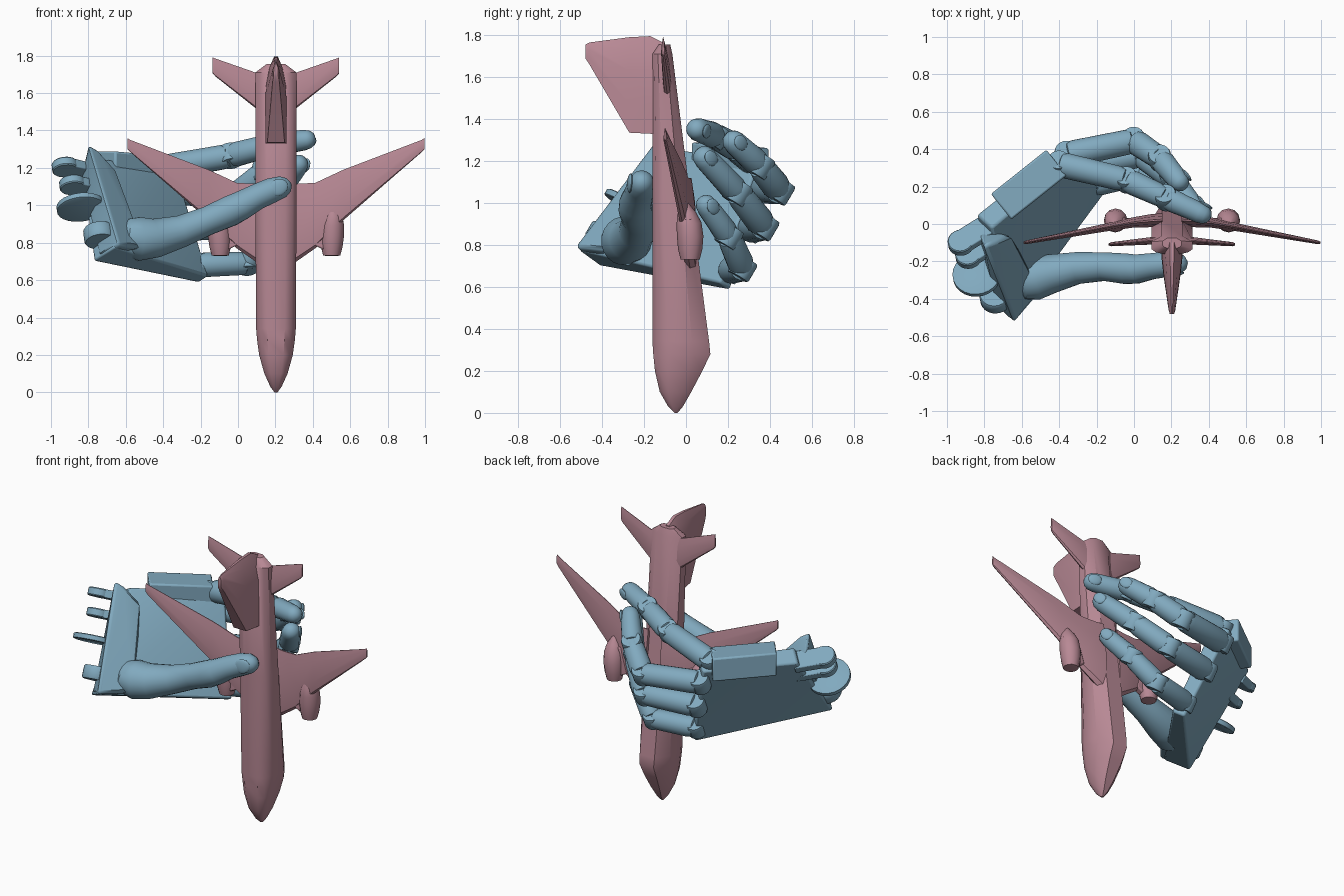
import bpy, bmesh, math
from mathutils import Vector as V

if "Cube" in bpy.data.objects:
    bpy.data.objects.remove(bpy.data.objects["Cube"])


def material(name, color):
    m = bpy.data.materials.new(name)
    m.diffuse_color = color
    m.use_nodes = True
    m.node_tree.nodes["Principled BSDF"].inputs["Base Color"].default_value = m.diffuse_color
    return m


PINK = material("plane_pink", (0.48, 0.25, 0.30, 1))
BLUE = material("hand_blue", (0.22, 0.40, 0.52, 1))


def finish(name, bm, mat, bevel=0.0, angle=35):
    bmesh.ops.recalc_face_normals(bm, faces=bm.faces)
    me = bpy.data.meshes.new(name)
    bm.to_mesh(me)
    bm.free()
    ob = bpy.data.objects.new(name, me)
    bpy.context.collection.objects.link(ob)
    me.materials.append(mat)
    if bevel:
        b = ob.modifiers.new("bevel", 'BEVEL')
        b.width, b.segments = bevel, 2
    bpy.ops.object.select_all(action='DESELECT')
    bpy.context.view_layer.objects.active = ob
    ob.select_set(True)
    bpy.ops.object.shade_smooth_by_angle(angle=math.radians(angle))
    return ob


def loft(name, rings, mat, bevel=0.0, angle=35):
    """Skin a list of equal-length point rings and cap both ends."""
    bm = bmesh.new()
    vs = [[bm.verts.new(p) for p in r] for r in rings]
    n = len(vs[0])
    for a, b in zip(vs, vs[1:]):
        for i in range(n):
            bm.faces.new((a[i], a[(i + 1) % n], b[(i + 1) % n], b[i]))
    bm.faces.new(vs[0][::-1])
    bm.faces.new(vs[-1])
    return finish(name, bm, mat, bevel, angle)


def tube(name, pts, mat, n=16):
    """Round tube through (point, radius) pairs."""
    P = [V(p) for p, r in pts]
    rings = []
    for i, (p, r) in enumerate(pts):
        d = (P[min(i + 1, len(P) - 1)] - P[max(i - 1, 0)]).normalized()
        u = d.cross(V((0.1, 0.2, 1)) if abs(d.z) < 0.95 else V((0, 1, 0))).normalized()
        w = d.cross(u)
        rings.append([P[i] + r * (u * math.cos(2 * math.pi * k / n) + w * math.sin(2 * math.pi * k / n))
                      for k in range(n)])
    return loft(name, rings, mat)


def hull(name, pts, mat, bevel):
    bm = bmesh.new()
    for p in pts:
        bm.verts.new(p)
    res = bmesh.ops.convex_hull(bm, input=bm.verts)
    bmesh.ops.delete(bm, geom=[v for v in bm.verts if not v.link_faces], context='VERTS')
    bmesh.ops.dissolve_limit(bm, angle_limit=0.03, verts=bm.verts, edges=bm.edges)
    return finish(name, bm, mat, bevel)


def disc(name, c, axis, r, h):
    a = V(axis).normalized() * h / 2
    c = V(c)
    e = a * 0.75
    return tube(name, [(c - a, r * .93), (c - e, r), (c + e, r), (c + a, r * .93)], BLUE, 24)


def ellipsoid(name, c, axis, up, size, mat):
    bm = bmesh.new()
    bmesh.ops.create_uvsphere(bm, u_segments=16, v_segments=10, radius=1)
    a = V(axis).normalized()
    n = (V(up) - a * V(up).dot(a)).normalized()
    s = a.cross(n)
    for v in bm.verts:
        v.co = V(c) + a * v.co.x * size[0] + s * v.co.y * size[1] + n * v.co.z * size[2]
    return finish(name, bm, mat)


# ---------------------------------------------------------------- airplane
CX = 0.203

# fuselage: (z, half width, front y, back y)
rings = []
for z, hw, yf, yb in [(0, .008, -.055, -.04), (.03, .03, -.085, -.015), (.1, .062, -.125, .025),
                      (.2, .09, -.148, .078), (.28, .101, -.156, .116), (.34, .106, -.16, .110),
                      (1.0, .11, -.16, .024), (1.71, .11, -.16, -.065), (1.755, .05, -.13, -.075)]:
    yc, hy = (yf + yb) / 2, (yb - yf) / 2
    rings.append([(CX + hw * sx, yc + hy * sy, z) for sx, sy in
                  [(1, -.45), (.8, -.8), (.45, -1), (-.45, -1), (-.8, -.8), (-1, -.45),
                   (-1, .4), (-.5, 1), (.5, 1), (1, .4)]])
loft("fuselage", rings, PINK)


def surface(name, side, secs):
    """Lifting surface from (offset, leading z, trailing z, y, thickness)."""
    rings = []
    for dx, zl, zt, y, t in secs:
        rings.append([(CX + side * dx, y + t * s, zl + (zt - zl) * f) for f, s in
                      [(0, 0), (.05, -.35), (.3, -.5), (.75, -.3), (1, -.06),
                       (1, .06), (.75, .3), (.3, .5), (.05, .35)]])
    return loft(name, rings, PINK)


for side, tag in ((-1, "left"), (1, "right")):
    surface("wing_" + tag, side, [(.05, .66, 1.12, .022, .07), (.11, .70, 1.115, .018, .07),
                                  (.21, .77, 1.12, .008, .055), (.36, .92, 1.19, -.02, .042),
                                  (.78, 1.285, 1.35, -.098, .02), (.795, 1.30, 1.36, -.1, .01)])
    surface("tailplane_" + tag, side, [(.05, 1.47, 1.71, -.09, .045), (.11, 1.52, 1.71, -.09, .04),
                                       (.325, 1.69, 1.785, -.108, .022), (.338, 1.705, 1.79, -.109, .012)])
    # short engine pod blended into the wing
    x = CX + side * .298
    tube("engine_" + tag, [((x + side * dx, y, z), r) for z, r, dx, y in
                           [(.73, .035, 0, .02), (.732, .046, 0, .02), (.78, .058, 0, .02), (.84, .063, .003, .02),
                            (.90, .06, .006, .014), (.95, .045, .01, .002), (1.0, .015, .01, -.005)]], PINK, 12)
    hull("engine_pylon_" + tag, [(CX + side * dx, y, z) for dx, z in ((.2, .79), (.27, .755), (.36, .93), (.25, .95))
                                 for y in (-.012, .032)], PINK, .008)

# vertical fin
fin = []
for y, zl, zt, w in [(-.10, 1.33, 1.76, .057), (-.17, 1.33, 1.795, .057), (-.27, 1.335, 1.79, .046),
                     (-.46, 1.66, 1.765, .018), (-.48, 1.69, 1.755, .012)]:
    fin.append([(CX + w * s, y, zl + (zt - zl) * f) for f, s in
                [(0, -1), (0, 1), (.3, 1), (.65, .95), (.88, .6), (1, .18),
                 (1, -.18), (.88, -.6), (.65, -.95), (.3, -1)]])
loft("tail_fin", fin, PINK)

# ---------------------------------------------------------------- hand
W = V((-.1, .5, .85)).normalized()       # across the palm, little finger to index
N = V((.66, -.61, .44))                  # out of the palm

# palm slab: outer corners, pushed inwards for the inner face
A, B, C, D = V((-.77, -.41, .70)), V((-.84, .05, 1.2)), V((-.40, .40, 1.16)), V((-.21, .21, .585))
hull("palm", [A, B, C, D, A + N * .17, B + N * .12, C + N * .10, D + N * .08], BLUE, 0.012)
# raised heel with its peak on the index side
hull("palm_heel", [A + N * .05, A + N * .2, (-.8, -.12, 1.33), (-.75, -.1, 1.30), (-.84, -.02, 1.16),
                   (-.66, -.06, 1.2), (-.5, -.37, .77), (-.58, -.2, .87), (-.61, -.485, .78)], BLUE, 0.02)
# block along the index side
d = (C - B).normalized()
s = d.cross(V((0, 0, 1))).normalized()
mid = V((-.57, .22, 1.2))
hull("index_block", [mid + d * i * .19 + s * j + V((0, 0, k * .075))
                     for i in (-1, 1) for j in (-.075, .1) for k in (-1, 1)], BLUE, 0.01)

# wrist hinge lugs, the smaller ones on prongs grown out of the palm
for i, (c, r, h) in enumerate([((-.925, -.1, 1.205), .07, .05), ((-.885, -.17, 1.11), .07, .05),
                               ((-.84, -.27, .99), .13, .035), ((-.74, -.39, .84), .085, .08)]):
    disc("wrist_lug_%d" % i, c, W, r, h)
    if i == 2:
        continue
    c = V(c)
    u = V((.78, .62, 0))
    u = (u - W * u.dot(W)).normalized()
    v = W.cross(u)
    hull("wrist_prong_%d" % i, [c + u * (.02 + .16 * a) + v * b * r * .9 + W * k * h * .5
                                for a in (0, 1) for b in (-1, 1) for k in (-1, 1)], BLUE, .006)


def phalanx(name, a, b, ra, rb, tip=False):
    """One finger bone with rounded ends."""
    a, b = V(a), V(b)
    L = (b - a).length
    prof = [(.004, ra * .65), (.012, ra * .92), (.04, ra), (L * .5, (ra + rb) / 2)]
    if tip:
        prof += [(L - .01, rb), (L + .025, rb * .87), (L + .045, rb * .6), (L + .055, rb * .2)]
    else:
        prof += [(L - .04, rb), (L - .012, rb * .92), (L - .004, rb * .65)]
    u = (b - a) / L
    tube(name, [(a + u * t, r) for t, r in prof], BLUE)


# fingers: base, two joints, tip, radius
fingers = {
    "index": ((-.40, .32, 1.20), (-.04, .235, 1.265), (.17, .14, 1.32), (.36, .055, 1.35), .066),
    "middle": ((-.36, .37, 1.07), (0, .445, 1.06), (.14, .35, 1.18), (.24, .23, 1.29), .068),
    "ring": ((-.29, .31, .88), (.04, .37, .89), (.2, .245, 1.05), (.32, .09, 1.215), .068),
    "little": ((-.22, .21, .68), (.05, .27, .69), (.19, .205, .84), (.28, .10, .985), .063),
}
for name, (a, b, c, t, r) in fingers.items():
    phalanx(name + "_lower", a, b, r * 1.05, r)
    phalanx(name + "_middle", b, c, r, r * .94)
    phalanx(name + "_tip", c, t, r * .94, r * .84, True)
    # hinge pins showing in the joint gaps
    for j, p in enumerate((a, b, c)):
        disc("%s_hinge_%d" % (name, j), p, W, r * .9, r * 1.5)
    # finger nail on the outer side
    ax = V(t) - V(c)
    up = V((.75, .65, -.1))
    nrm = (up - ax * up.dot(ax) / ax.length_squared).normalized()
    ellipsoid(name + "_nail", V(t) + nrm * r * .76, ax, nrm, (.042, .034, .012), BLUE)

# thumb with its fleshy base, lying across the front of the plane
tube("thumb", [((-.64, -.31, .84), .05), ((-.6, -.305, .83), .1), ((-.53, -.29, .82), .118),
               ((-.44, -.265, .825), .105), ((-.3, -.235, .862), .086), ((-.16, -.228, .918), .077),
               ((-.04, -.24, .97), .082), ((.02, -.24, 1.0), .078), ((.1, -.225, 1.045), .07),
               ((.18, -.215, 1.08), .068), ((.24, -.21, 1.10), .058), ((.27, -.207, 1.11), .038),
               ((.283, -.205, 1.115), .012)], BLUE, 20)
ellipsoid("thumb_nail", (.215, -.266, 1.095), (.8, .1, .35), (0, -1, 0), (.055, .045, .014), BLUE)
